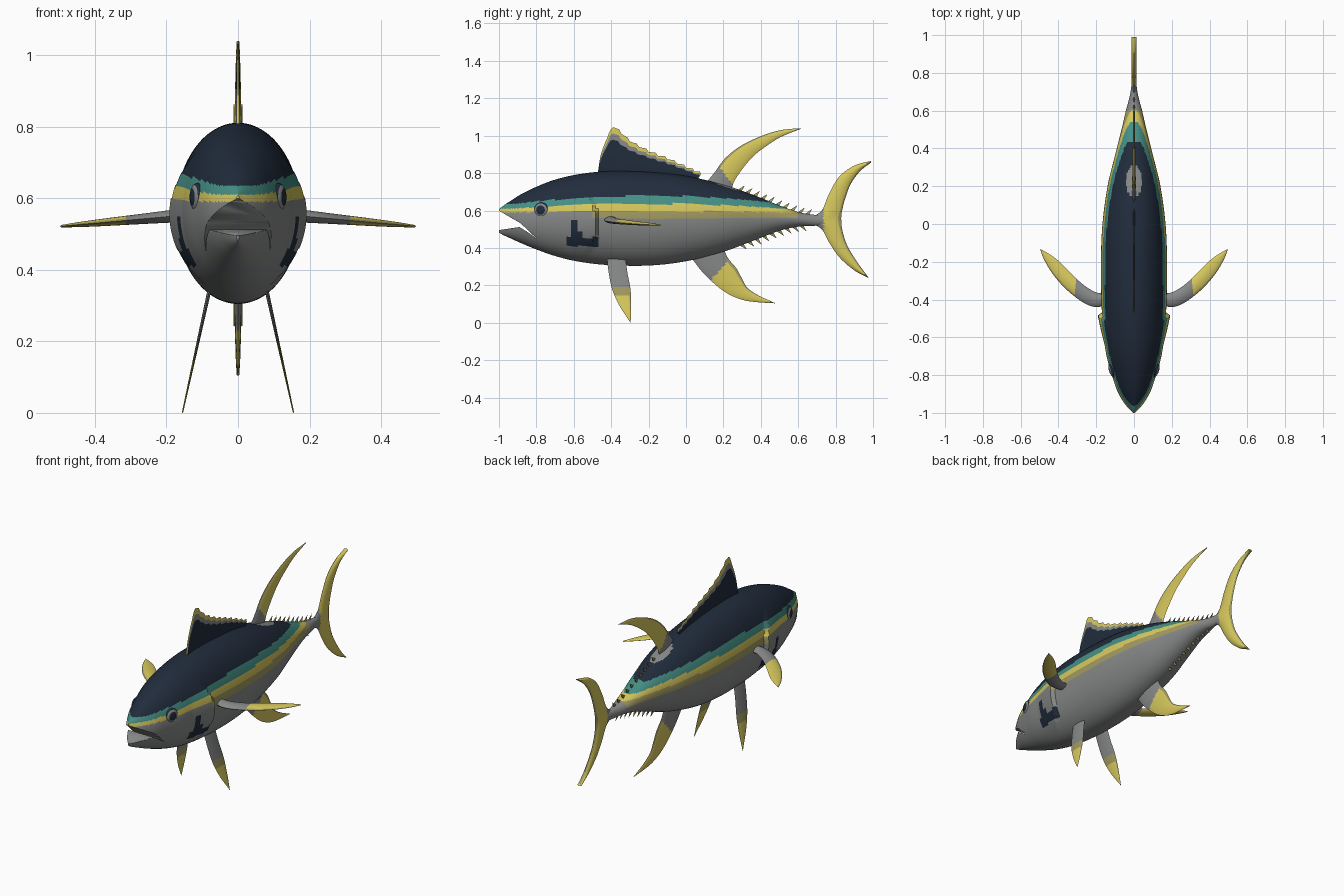
import bpy, bmesh, math
from mathutils import Matrix, Vector

if "Cube" in bpy.data.objects:
    bpy.data.objects.remove(bpy.data.objects["Cube"])

COLOURS = {
    "navy": (0.015, 0.025, 0.045), "teal": (0.06, 0.28, 0.24),
    "yellow": (0.68, 0.58, 0.11), "olive": (0.36, 0.32, 0.12),
    "grey": (0.24, 0.245, 0.245),
}
MATS = []
for label, rgb in COLOURS.items():
    m = bpy.data.materials.new(label)
    m.diffuse_color = (*rgb, 1)
    m.use_nodes = True
    m.node_tree.nodes["Principled BSDF"].inputs["Base Color"].default_value = m.diffuse_color
    MATS.append(m)
NAVY, TEAL, YELLOW, OLIVE, GREY = range(5)


def spline(keys, steps):
    """Catmull-Rom curve through keys of any dimension."""
    out = []
    for i in range(len(keys) - 1):
        a, b, c, d = keys[max(i - 1, 0)], keys[i], keys[i + 1], keys[min(i + 2, len(keys) - 1)]
        for k in range(steps):
            t = k / steps
            out.append([0.5 * (2 * q + (r - p) * t + (2 * p - 5 * q + 4 * r - s) * t * t
                               + (3 * q - p - 3 * r + s) * t ** 3)
                        for p, q, r, s in zip(a, b, c, d)])
    return out + [list(keys[-1])]


def finish(name, bm, angle=40):
    bmesh.ops.recalc_face_normals(bm, faces=bm.faces)
    me = bpy.data.meshes.new(name)
    bm.to_mesh(me)
    bm.free()
    for m in MATS:
        me.materials.append(m)
    ob = bpy.data.objects.new(name, me)
    bpy.context.collection.objects.link(ob)
    bpy.ops.object.select_all(action='DESELECT')
    ob.select_set(True)
    bpy.context.view_layer.objects.active = ob
    bpy.ops.object.shade_smooth_by_angle(angle=math.radians(angle))
    return ob


# Body: y, top, bottom, half width
PROFILE = [
    (-1.0, .608, .482, .008), (-.975, .627, .468, .033), (-.94, .65, .452, .058),
    (-.88, .688, .425, .09), (-.8, .727, .392, .117), (-.7, .765, .357, .145),
    (-.58, .793, .328, .162), (-.42, .81, .309, .172), (-.2, .806, .306, .175),
    (0, .785, .329, .167), (.2, .738, .38, .14), (.35, .687, .435, .104),
    (.5, .627, .492, .066), (.6, .592, .514, .043), (.68, .578, .518, .022), (.77, .572, .525, .008),
]
STATIONS = spline(PROFILE, 11)
AROUND = 120


def body_at(y):
    return min(STATIONS, key=lambda s: abs(s[0] - y))


def gill_flare(y, z):
    edge = -.475 - 1.8 * (z - .53) ** 2
    if not -.64 < y < edge or abs(z - .54) > .19:
        return 0
    return .024 * (y + .64) / (edge + .64) * math.cos((z - .54) / .19 * math.pi / 2)


bm = bmesh.new()
rings = []
for y, top, bot, w in STATIONS:
    ring = []
    for k in range(AROUND):
        a = 2 * math.pi * k / AROUND
        z = (top + bot) / 2 + (top - bot) / 2 * math.cos(a)
        x = w * math.sin(a)
        ring.append(bm.verts.new((x + math.copysign(gill_flare(y, z), x) * abs(math.sin(a)), y, z)))
    rings.append(ring)
for r, q in zip(rings, rings[1:]):
    for k in range(AROUND):
        n = (k + 1) % AROUND
        bm.faces.new((r[k], r[n], q[n], q[k]))
bm.faces.new(rings[0])
bm.faces.new(rings[-1])
body = finish("body", bm)

# Open mouth wedge with a jaw crease
bm = bmesh.new()
mouth = [(-1.05, .628), (-.885, .532), (-.845, .495), (-.8, .452), (-.85, .487), (-.89, .512), (-1.05, .488)]
f = bm.faces.new([bm.verts.new((-.3, y, z)) for y, z in mouth])
ext = bmesh.ops.extrude_face_region(bm, geom=[f])
bmesh.ops.translate(bm, vec=(.6, 0, 0), verts=[v for v in ext["geom"] if isinstance(v, bmesh.types.BMVert)])
cutter = finish("mouth_cutter", bm)
cutter.hide_render = True
mod = body.modifiers.new("mouth", 'BOOLEAN')
mod.operation, mod.solver, mod.object = 'DIFFERENCE', 'EXACT', cutter
bpy.context.view_layer.objects.active = body
bpy.ops.object.modifier_apply(modifier="mouth")
bpy.data.objects.remove(cutter)


def body_colour(x, y, z):
    if abs(x) > .08 and ((-.62 < y < -.575 and .44 < z < .55) or (-.64 < y < -.475 and .41 < z < .455)
                         or (-.59 < y < -.55 and .44 < z < .49)):
        return NAVY                                   # cheek patch
    if z > .6 and (x / .042) ** 2 + ((y - .225) / .085) ** 2 < 1:
        return GREY                                   # patch under the rear back fin
    if y > .6:
        return GREY
    arch = .045 * min(1, ((y + .2) / .72) ** 2)
    if z > .68 - arch:
        return NAVY if y < .43 else TEAL
    if z > .637 - .6 * arch:
        return TEAL
    if z > .597 - .15 * arch:
        return YELLOW
    if z > .56 and y > -.5:
        return OLIVE
    return GREY


for p in body.data.polygons:
    p.material_index = body_colour(*p.center)


# Fins: lens-shaped sheets lofted between two edges
def fin(name, lead, trail, thick, place, paint, taper=.7, steps=8, cols=10, edge=None):
    rows = spline([(*a, *b) for a, b in zip(lead, trail)], steps)
    bm = bmesh.new()
    for side in (-1, 1):
        grid = []
        for i, (a, b, c, d) in enumerate(rows):
            if edge:
                d += edge(i)
            s = i / (len(rows) - 1)
            grid.append([bm.verts.new(place(a + (c - a) * j / cols, b + (d - b) * j / cols,
                         side * thick * (1 - taper * s) * math.sin(math.pi * j / cols) ** .7))
                         for j in range(cols + 1)])
        for i in range(len(grid) - 1):
            for j in range(cols):
                vs = (grid[i][j], grid[i][j + 1], grid[i + 1][j + 1], grid[i + 1][j])
                face = bm.faces.new(vs)
                mid = sum((v.co for v in vs), Vector()) / 4
                face.material_index = paint(mid, (j + .5) / cols)
    bmesh.ops.remove_doubles(bm, verts=bm.verts, dist=1e-5)
    return finish(name, bm, 60)


def upright(u, v, t):
    return (t, u, v)


def front_fin_colour(p, c):
    return YELLOW if c > .86 else GREY if c > .74 else NAVY


# Spiny front back fin with saw-tooth edge
fin("front_back_fin",
    [(-.47, .78), (-.46, .78), (-.44, .78), (-.40, .78), (-.33, .78), (-.22, .78), (-.1, .77), (0, .76), (.05, .75)],
    [(-.47, .81), (-.455, .9), (-.425, .98), (-.385, 1.045), (-.3, .975), (-.2, .92), (-.1, .88), (0, .835), (.08, .8)],
    .006, upright, front_fin_colour, taper=.3, cols=16,
    edge=lambda i: .016 * ((i % 4) / 4 - .4) if i > 24 else 0)

# Sickle-shaped rear back fin
fin("rear_back_fin",
    [(.09, .73), (.15, .80), (.21, .88), (.30, .95), (.42, 1.005), (.52, 1.032), (.62, 1.04)],
    [(.24, .69), (.255, .75), (.30, .82), (.36, .89), (.43, .945), (.51, .995), (.615, 1.037)],
    .012, upright, lambda p, c: GREY if p.z < .84 - .1 * c else OLIVE if c < .1 else YELLOW)

# Sickle-shaped belly fin
fin("rear_belly_fin",
    [(.02, .36), (.08, .28), (.15, .21), (.22, .157), (.30, .123), (.38, .11), (.475, .104)],
    [(.20, .40), (.225, .345), (.27, .29), (.30, .235), (.33, .185), (.39, .145), (.472, .107)],
    .012, upright, lambda p, c: GREY if p.y < .13 + .1 * c else OLIVE if c > .9 else YELLOW)

# Crescent tail
fin("tail_fin",
    [(.99, .865), (.9, .84), (.82, .782), (.765, .69), (.725, .6), (.66, .548), (.725, .5), (.765, .43),
     (.82, .35), (.9, .28), (.975, .24)],
    [(.988, .855), (.93, .81), (.88, .74), (.85, .66), (.835, .6), (.83, .56), (.835, .5), (.855, .43),
     (.88, .38), (.925, .31), (.97, .25)],
    .013, upright, lambda p, c: GREY if p.y < .735 else OLIVE if c > .9 else YELLOW, taper=0)

for side, label in ((1, "right"), (-1, "left")):
    # Long side fins
    fin(f"{label}_side_fin",
        [(.14, -.425), (.2, -.44), (.27, -.415), (.36, -.345), (.43, -.265), (.475, -.19), (.497, -.135)],
        [(.14, -.365), (.2, -.362), (.27, -.32), (.34, -.255), (.40, -.195), (.45, -.158), (.492, -.135)],
        .02, lambda u, v, t, s=side: (s * u, v, .552 - .09 * (u - .16) + t),
        lambda p, c: GREY if abs(p.x) < .31 else OLIVE if c < .1 else YELLOW, taper=.85)

    # Splayed lower front fins
    fin(f"{label}_lower_fin",
        [(-.425, .37), (-.415, .28), (-.395, .18), (-.355, .09), (-.30, .005)],
        [(-.325, .37), (-.315, .28), (-.297, .18), (-.293, .09), (-.296, 0)],
        .006, lambda u, v, t, s=side: (s * (.085 + (.32 - v) * .22 + t), u, v),
        lambda p, c: GREY if p.z > .19 else OLIVE if p.z > .15 or c > .9 else YELLOW)

    # Eye: dark rim, grey ring, dark pupil
    bm = bmesh.new()
    bmesh.ops.create_uvsphere(bm, u_segments=32, v_segments=24, radius=1,
                              matrix=Matrix.Rotation(math.pi / 2, 4, 'Y'))
    for f in bm.faces:
        c = f.calc_center_median()
        r = math.hypot(c.y, c.z)
        f.material_index = NAVY if r < .6 or r > .88 else GREY
    bm.transform(Matrix.Translation((side * .113, -.773, .603))
                 @ Matrix.Rotation(-side * .3, 4, 'Z') @ Matrix.Diagonal((.02, .04, .04, 1)))
    finish(f"{label}_eye", bm)

# Rows of small finlets along back and belly
for name, col, sign, start, count in (("back_finlets", 1, 1, .27, 10), ("belly_finlets", 2, -1, .28, 9)):
    bm = bmesh.new()
    for i in range(count):
        y = start + .04 * i
        z0, z1 = body_at(y)[col] - sign * .008, body_at(y + .025)[col] - sign * .008
        tip = bm.verts.new((0, y + .045, z1 + sign * .036))
        base = [bm.verts.new(c) for c in ((0, y, z0), (.006, y + .025, z1), (-.006, y + .025, z1))]
        bm.faces.new(base)
        for a, b in ((0, 1), (1, 2), (2, 0)):
            bm.faces.new((base[a], base[b], tip))
    for f in bm.faces:
        f.material_index = OLIVE
    finish(name, bm, 20)
